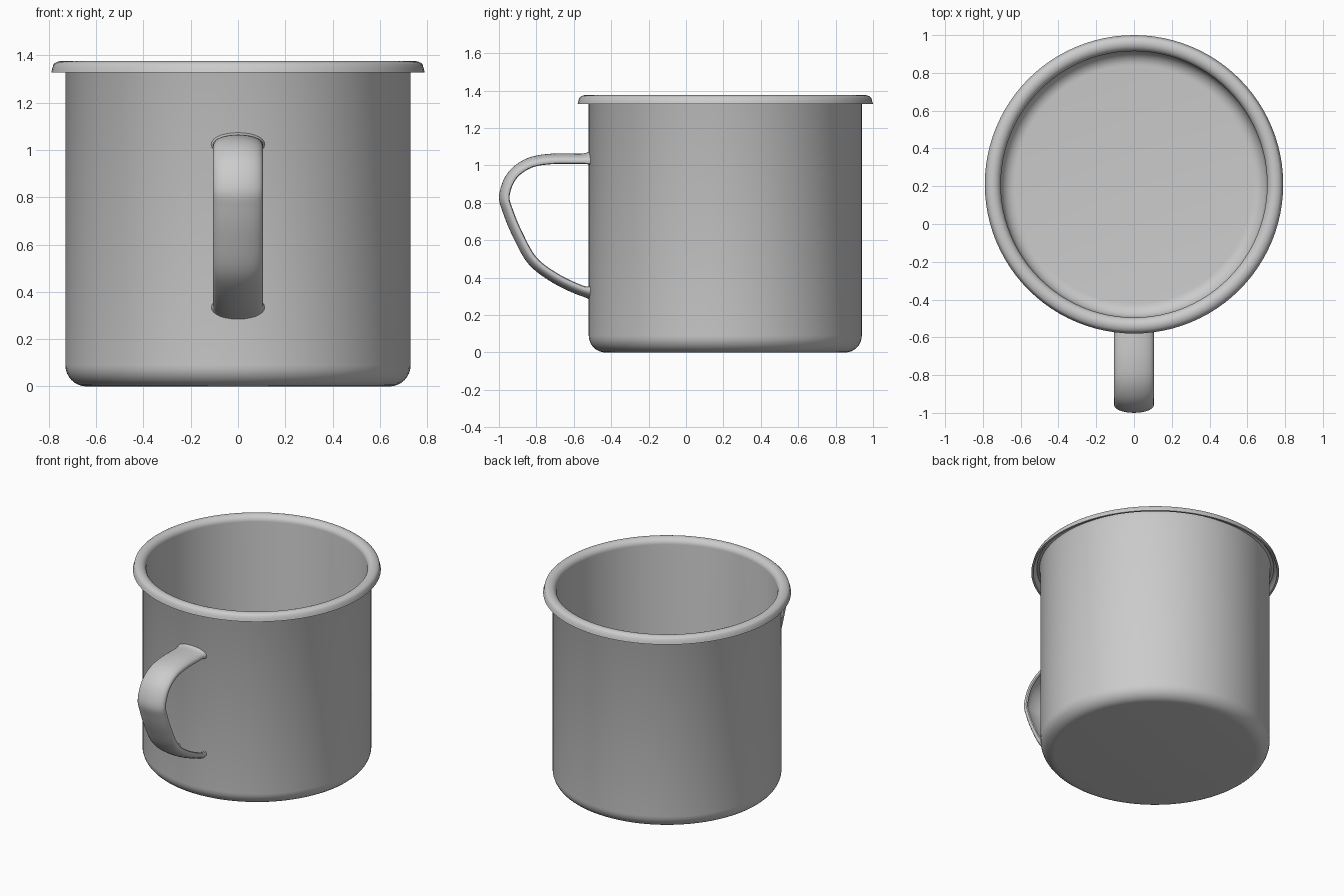
import bpy, math
from mathutils import Vector

if "Cube" in bpy.data.objects:
    bpy.data.objects.remove(bpy.data.objects["Cube"])

CY = 0.21  # mug axis offset in y


def skin(name, rings, wrap, caps=False):
    """Join closed rings of points with quads."""
    n, k = len(rings[0]), len(rings)
    verts = [p for r in rings for p in r]
    faces = []
    for i in range(k if wrap else k - 1):
        a, b = i * n, ((i + 1) % k) * n
        for j in range(n):
            m = (j + 1) % n
            faces.append((a + j, a + m, b + m, b + j))
    if caps:
        faces += [tuple(range(n))[::-1], tuple(range((k - 1) * n, k * n))]
    me = bpy.data.meshes.new(name)
    me.from_pydata(verts, [], faces)
    ob = bpy.data.objects.new(name, me)
    bpy.context.collection.objects.link(ob)
    bpy.ops.object.select_all(action='DESELECT')
    ob.select_set(True)
    bpy.context.view_layer.objects.active = ob
    bpy.ops.object.mode_set(mode='EDIT')
    bpy.ops.mesh.select_all(action='SELECT')
    bpy.ops.mesh.remove_doubles(threshold=0.0001)
    bpy.ops.mesh.normals_make_consistent(inside=False)
    bpy.ops.object.mode_set(mode='OBJECT')
    bpy.ops.object.shade_smooth_by_angle(angle=math.radians(40))
    return ob


def arc(cx, cz, rx, rz, a0, a1, steps=8):
    return [(cx + rx * math.cos(math.radians(a0 + (a1 - a0) * i / steps)),
             cz + rz * math.sin(math.radians(a0 + (a1 - a0) * i / steps)))
            for i in range(steps + 1)]


def smooth_path(pts, steps=6):
    """Catmull-Rom curve through the points."""
    p = [Vector(q) for q in pts]
    p = [2 * p[0] - p[1]] + p + [2 * p[-1] - p[-2]]
    out = []
    for a, b, c, d in zip(p, p[1:], p[2:], p[3:]):
        for i in range(steps):
            t = i / steps
            out.append(0.5 * (2 * b + (c - a) * t + (2 * a - 5 * b + 4 * c - d) * t * t
                              + (3 * b - a - 3 * c + d) * t ** 3))
    return out + [p[-2]]


# Cup: lathed sheet with rounded base corner and a rolled rim, open underneath
outer = [(0.0, 0.0)] + arc(0.64, 0.09, 0.09, 0.09, -90, 0) + [(0.73, 1.335)]
rim_under = [(0.738, 1.352), (0.755, 1.357), (0.767, 1.35), (0.777, 1.328)]
rim_top = [(0.79, 1.328), (0.786, 1.342)] + arc(0.748, 1.335, 0.043, 0.041, 40, 180, 12)
inner = arc(0.63, 0.10, 0.075, 0.075, 0, -90) + [(0.0, 0.025)]
profile = outer + rim_under + rim_top + inner
SEG = 96
rings = []
for s in range(SEG):
    a = 2 * math.pi * s / SEG
    rings.append([Vector((r * math.cos(a), CY + r * math.sin(a), z)) for r, z in profile])
skin("cup", rings, wrap=True)

# Handle: curved channel strip swept along a side path, flared at both ends
path = smooth_path([(-0.503, 1.04), (-0.56, 1.036), (-0.72, 1.035), (-0.84, 1.012),
                    (-0.93, 0.945), (-0.971, 0.84), (-0.952, 0.755), (-0.90, 0.63),
                    (-0.82, 0.49), (-0.70, 0.398), (-0.57, 0.335), (-0.503, 0.318)])
section = ([(x, z) for x, z in arc(0, -0.012, 0.105, 0.04, 180, 0, 14)]
           + [(0.102, -0.024), (0.094, -0.028), (0.087, -0.022)]
           + arc(0, -0.015, 0.082, 0.022, 0, 180, 10)
           + [(-0.087, -0.022), (-0.094, -0.028), (-0.102, -0.024)])
rings = []
for i, p in enumerate(path):
    t = (path[min(i + 1, len(path) - 1)] - path[max(i - 1, 0)]).normalized()
    n = Vector((t.y, -t.x))  # outward side of the bend
    if n.dot(p - Vector((-0.65, 0.68))) < 0:
        n = -n
    flare = max(0.0, 1 - (-0.503 - p.x) / 0.05) ** 2
    rings.append([Vector((u * (1 + 0.12 * flare),
                          p.x + n.x * v * (1 + 0.45 * flare),
                          p.y + n.y * v * (1 + 0.45 * flare))) for u, v in section])
skin("handle", rings, wrap=False, caps=True)
